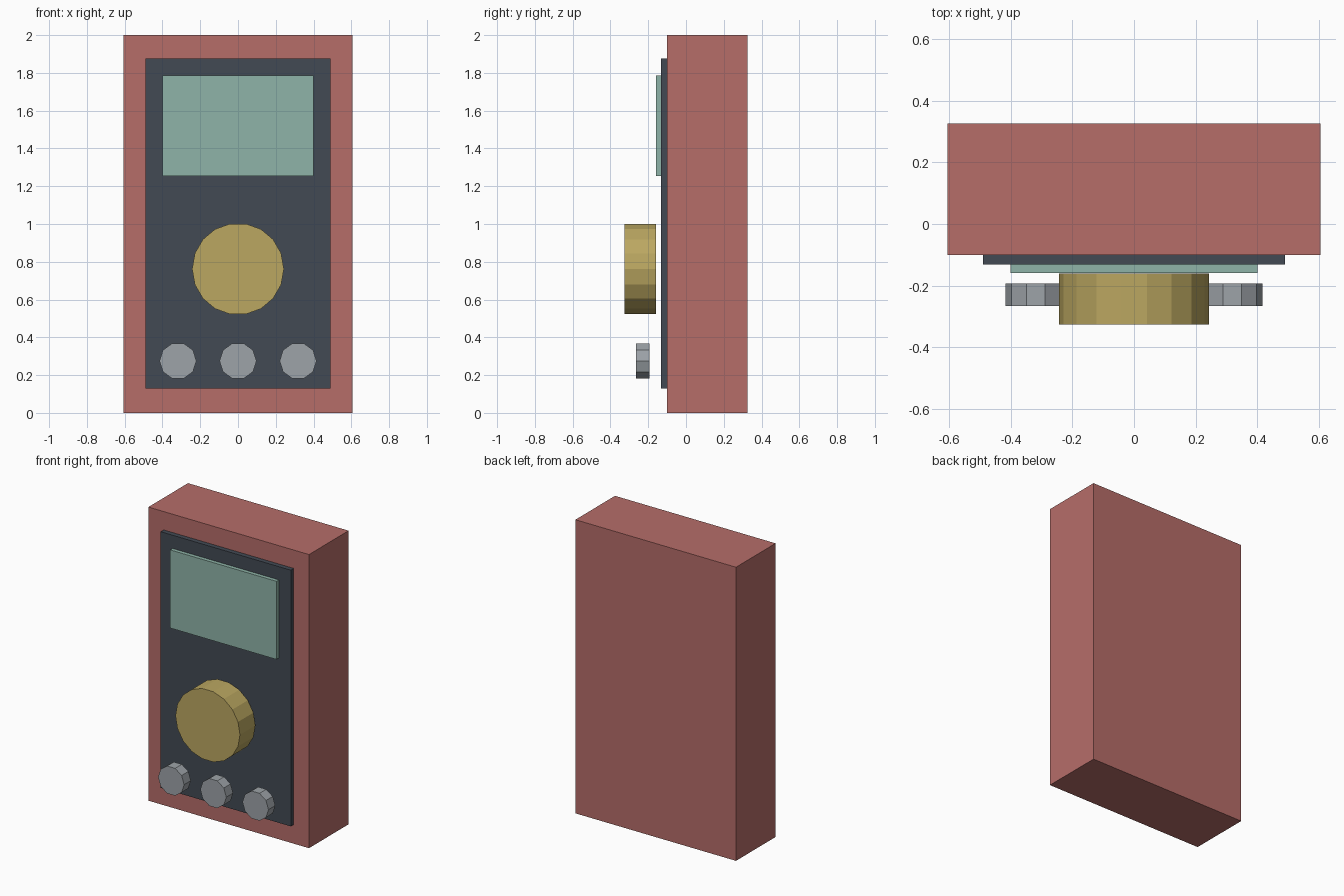
import bpy
from math import pi

cube = bpy.data.objects.get("Cube")
if cube:
    bpy.data.objects.remove(cube, do_unlink=True)


def linear(c):
    c /= 255
    return c / 12.92 if c <= 0.04045 else ((c + 0.055) / 1.055) ** 2.4


def make_material(name, r, g, b):
    colour = (linear(r), linear(g), linear(b), 1)
    mat = bpy.data.materials.new(name)
    mat.use_nodes = True
    mat.diffuse_color = colour
    mat.node_tree.nodes["Principled BSDF"].inputs["Base Color"].default_value = colour
    return mat


red = make_material("dusty red", 182, 109, 105)
slate = make_material("dark slate", 66, 74, 84)
green = make_material("pale green", 143, 180, 168)
gold = make_material("muted gold", 187, 167, 97)
grey = make_material("light grey", 157, 163, 168)


def box(name, mat, width, y0, y1, z0, z1):
    """Box centred on x, spanning the given depth and height."""
    bpy.ops.mesh.primitive_cube_add(size=1, location=(0, (y0 + y1) / 2, (z0 + z1) / 2))
    ob = bpy.context.object
    ob.name = name
    ob.scale = (width, y1 - y0, z1 - z0)
    bpy.ops.object.transform_apply(location=False, rotation=False, scale=True)
    ob.data.materials.append(mat)


def knob(name, mat, sides, radius, x, z, y0, y1):
    """Faceted disc facing the front, with corners at its left and right."""
    bpy.ops.mesh.primitive_cylinder_add(
        vertices=sides, radius=radius, depth=y1 - y0,
        location=(x, (y0 + y1) / 2, z), rotation=(pi / 2, pi / 2, 0))
    ob = bpy.context.object
    ob.name = name
    ob.data.materials.append(mat)


# Case, front panel and display
box("case", red, 1.21, -0.1, 0.326, 0, 2)
box("front_panel", slate, 0.98, -0.132, -0.1, 0.13, 1.875)
box("display", green, 0.8, -0.158, -0.132, 1.253, 1.785)

# Selector dial
knob("selector_dial", gold, 18, 0.243, 0, 0.762, -0.326, -0.16)

# Row of sockets
for side, x in (("right", -0.318), ("middle", 0), ("left", 0.318)):
    knob("socket_" + side, grey, 10, 0.098, x, 0.275, -0.266, -0.193)
